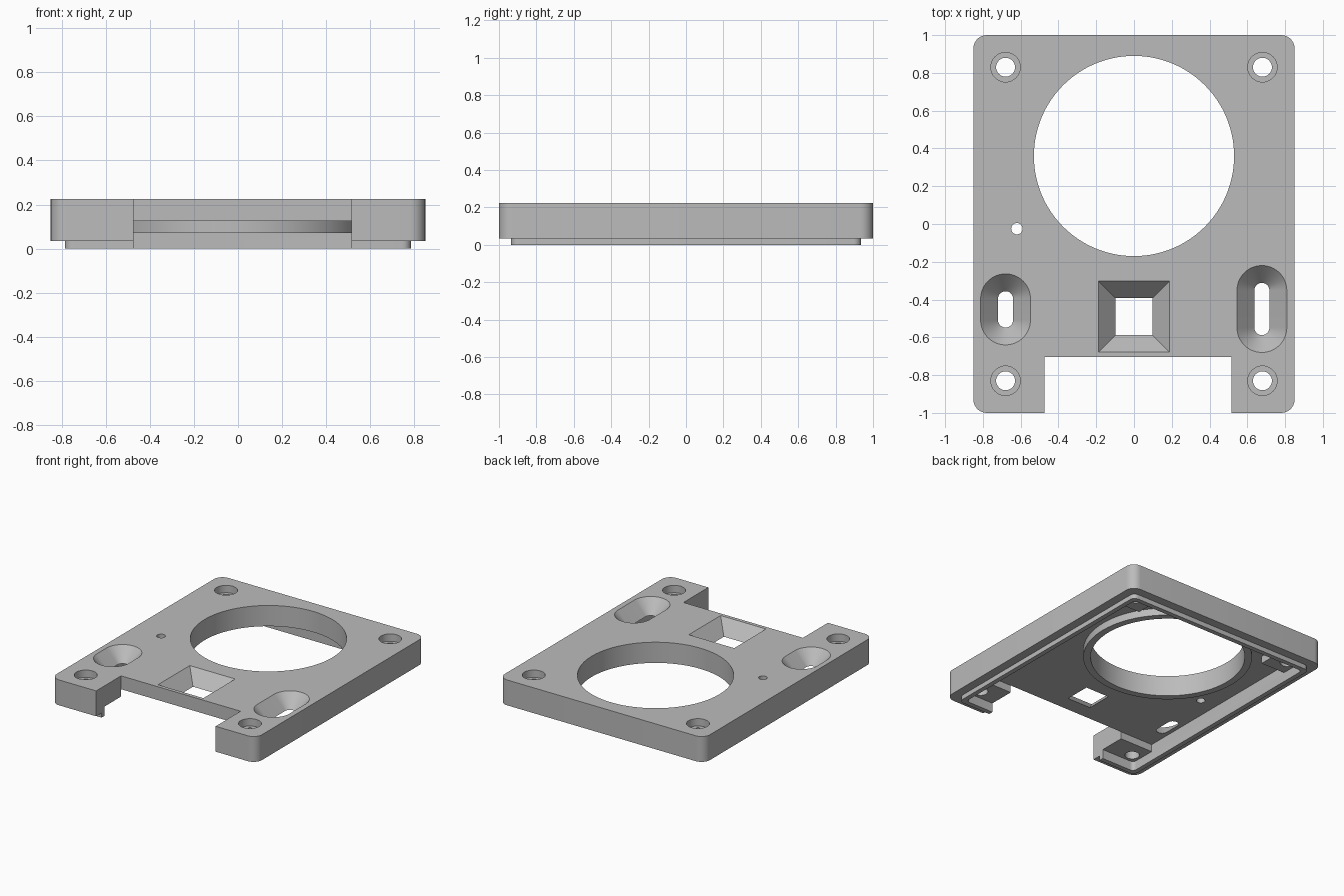
import bpy, bmesh
from math import sin, cos, pi, radians

cube = bpy.data.objects.get("Cube")
if cube:
    bpy.data.objects.remove(cube, do_unlink=True)

grey = bpy.data.materials.new("plain_grey")
grey.use_nodes = True
GREY = (0.5, 0.5, 0.5, 1)
grey.diffuse_color = GREY
grey.node_tree.nodes["Principled BSDF"].inputs["Base Color"].default_value = GREY


def outline(cx, cy, hx, hy, r, steps):
    """Rounded rectangle; a full radius gives a circle or a slot."""
    pts = []
    for q, (sx, sy) in enumerate([(1, 1), (-1, 1), (-1, -1), (1, -1)]):
        for i in range(steps + 1 if r else 1):
            a = (q + i / steps) * pi / 2
            pts.append((cx + sx * (hx - r) + r * cos(a),
                        cy + sy * (hy - r) + r * sin(a)))
    return pts


def loft(name, cx, cy, sections, steps=16):
    """Closed solid through sections of (z, half x, half y, corner radius)."""
    bm = bmesh.new()
    rings = [[bm.verts.new((x, y, z)) for x, y in outline(cx, cy, hx, hy, r, steps)]
             for z, hx, hy, r in sections]
    n = len(rings[0])
    for low, high in zip(rings, rings[1:]):
        for i in range(n):
            j = (i + 1) % n
            bm.faces.new((low[i], low[j], high[j], high[i]))
    bm.faces.new(rings[0][::-1])
    bm.faces.new(rings[-1])
    bmesh.ops.remove_doubles(bm, verts=bm.verts, dist=1e-5)
    bmesh.ops.recalc_face_normals(bm, faces=bm.faces)
    mesh = bpy.data.meshes.new(name)
    bm.to_mesh(mesh)
    bm.free()
    mesh.materials.append(grey)
    obj = bpy.data.objects.new(name, mesh)
    bpy.context.collection.objects.link(obj)
    return obj


def prism(name, cx, cy, hx, hy, r, z0, z1, steps=16):
    return loft(name, cx, cy, [(z0, hx, hy, r), (z1, hx, hy, r)], steps)


def combine(tool, operation):
    """Apply a boolean to the plate and discard the tool."""
    mod = plate.modifiers.new(tool.name, "BOOLEAN")
    mod.operation = operation
    mod.solver = "EXACT"
    mod.object = tool
    bpy.ops.object.modifier_apply(modifier=mod.name)
    bpy.data.objects.remove(tool, do_unlink=True)


def add(tool):
    combine(tool, "UNION")


def cut(tool):
    combine(tool, "DIFFERENCE")


TOP, FLOOR, PAD = 0.225, 0.125, 0.07

# Outer shell with the stepped locating lip
plate = loft("cover_plate", 0, 0, [(0, 0.785, 0.935, 0.04), (0.035, 0.785, 0.935, 0.04),
                                   (0.035, 0.85, 1, 0.07), (TOP, 0.85, 1, 0.07)], 8)
bpy.context.view_layer.objects.active = plate
plate.select_set(True)

# Hollow underside
cut(prism("cavity", 0, 0, 0.75, 0.9, 0.03, -0.1, FLOOR, 8))

# Collar under the large opening, and screw pads in the corners
add(prism("collar", 0, 0.36, 0.58, 0.58, 0.58, PAD, 0.16, 32))
for side in (-1, 1):
    add(prism("back_pad", side * 0.67, 0.83, 0.12, 0.12, 0, PAD, 0.15))
    add(prism("front_pad", side * 0.62, -0.83, 0.17, 0.125, 0, PAD, 0.15))

# Front notch and large round opening
cut(prism("notch", 0.02, -1.0, 0.495, 0.295, 0, -0.2, 0.4))
cut(prism("opening", 0, 0.36, 0.53, 0.53, 0.53, -0.2, 0.4, 32))

# Counterbored screw holes
for x in (-0.68, 0.68):
    for y in (-0.83, 0.83):
        cut(loft("screw_hole", x, y, [(-0.1, 0.05, 0.05, 0.05), (0.17, 0.05, 0.05, 0.05),
                                      (0.17, 0.078, 0.078, 0.078), (0.3, 0.078, 0.078, 0.078)], 10))
cut(prism("pin_hole", -0.62, -0.025, 0.03, 0.03, 0.03, -0.1, 0.3, 8))


# Tapered windows: a square one and two slots
def funnel(name, cx, cy, inner, outer):
    cut(loft(name, cx, cy, [(0.05, *inner), (FLOOR, *inner), (TOP, *outer), (0.3, *outer)]))


funnel("square_window", 0, -0.49, (0.098, 0.098, 0), (0.188, 0.188, 0))
funnel("right_slot", -0.68, -0.452, (0.04, 0.096, 0.04), (0.132, 0.188, 0.132))
funnel("left_slot", 0.677, -0.45, (0.04, 0.138, 0.04), (0.132, 0.23, 0.132))

bpy.ops.object.shade_smooth_by_angle(angle=radians(30))
